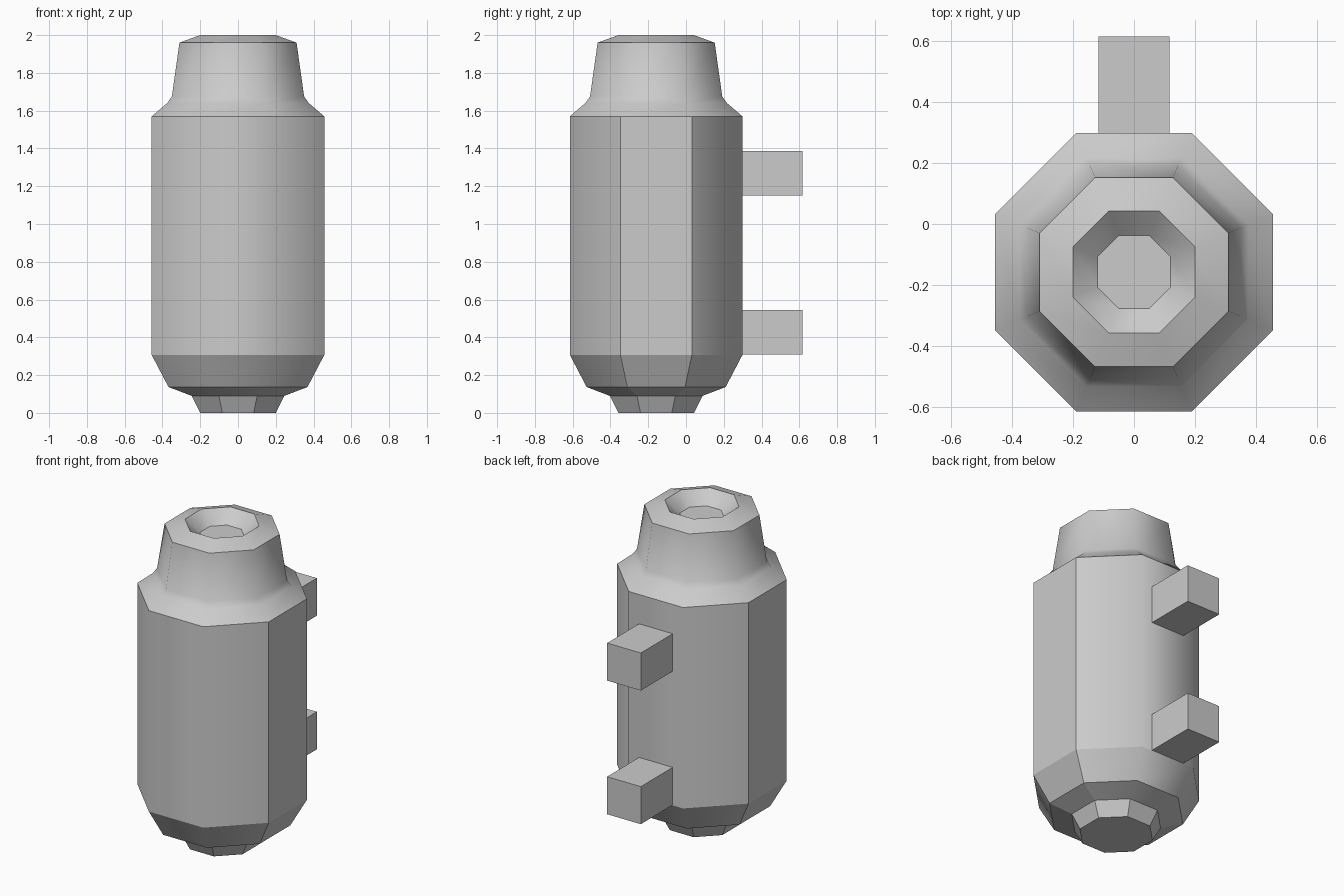
import bpy, bmesh, math

if "Cube" in bpy.data.objects:
    bpy.data.objects.remove(bpy.data.objects["Cube"])

CY = -0.158   # axis of the canister
SIDES = 8
# (half width across flats, z, sharp ring)
PROFILE = [(0.20, 0.0, True), (0.245, 0.09, True), (0.368, 0.137, True),
           (0.457, 0.307, True), (0.457, 1.57, True), (0.375, 1.64, False),
           (0.35, 1.675, False), (0.31, 1.96, True), (0.20, 2.0, True),
           (0.12, 1.925, True)]


def make_object(name, bm):
    bmesh.ops.recalc_face_normals(bm, faces=bm.faces)
    mesh = bpy.data.meshes.new(name)
    bm.to_mesh(mesh)
    bm.free()
    obj = bpy.data.objects.new(name, mesh)
    bpy.context.collection.objects.link(obj)
    return obj


# Canister body: stacked octagon rings with a recessed top
def canister():
    bm = bmesh.new()
    rings = []
    for r, z, _ in PROFILE:
        rad = r / math.cos(math.pi / SIDES)
        angles = [(i + 0.5) * 2 * math.pi / SIDES for i in range(SIDES)]
        rings.append([bm.verts.new((rad * math.cos(a), CY + rad * math.sin(a), z))
                      for a in angles])
    for lo, hi in zip(rings, rings[1:]):
        for i in range(SIDES):
            j = (i + 1) % SIDES
            bm.faces.new((lo[i], lo[j], hi[j], hi[i])).smooth = True
    bm.faces.new(rings[0])
    bm.faces.new(rings[-1])
    # Sharp rings, faceted foot and crisp borders on the two side panels
    for k, ring in enumerate(rings):
        for i in range(SIDES):
            bm.edges.get((ring[i], ring[(i + 1) % SIDES])).smooth = not PROFILE[k][2]
            if k < 4:
                side_panel = i in (0, 3, 4, 7)
                bm.edges.get((ring[i], rings[k + 1][i])).smooth = k > 0 and not side_panel
    make_object("canister_body", bm)


# Square mounting lugs on the back
def lug(name, z0):
    bm = bmesh.new()
    bmesh.ops.create_cube(bm, size=1)
    bmesh.ops.scale(bm, vec=(0.234, 0.317, 0.236), verts=bm.verts)
    bmesh.ops.translate(bm, vec=(0, 0.4575, z0 + 0.118), verts=bm.verts)
    make_object(name, bm)


canister()
lug("lower_lug", 0.31)
lug("upper_lug", 1.15)
